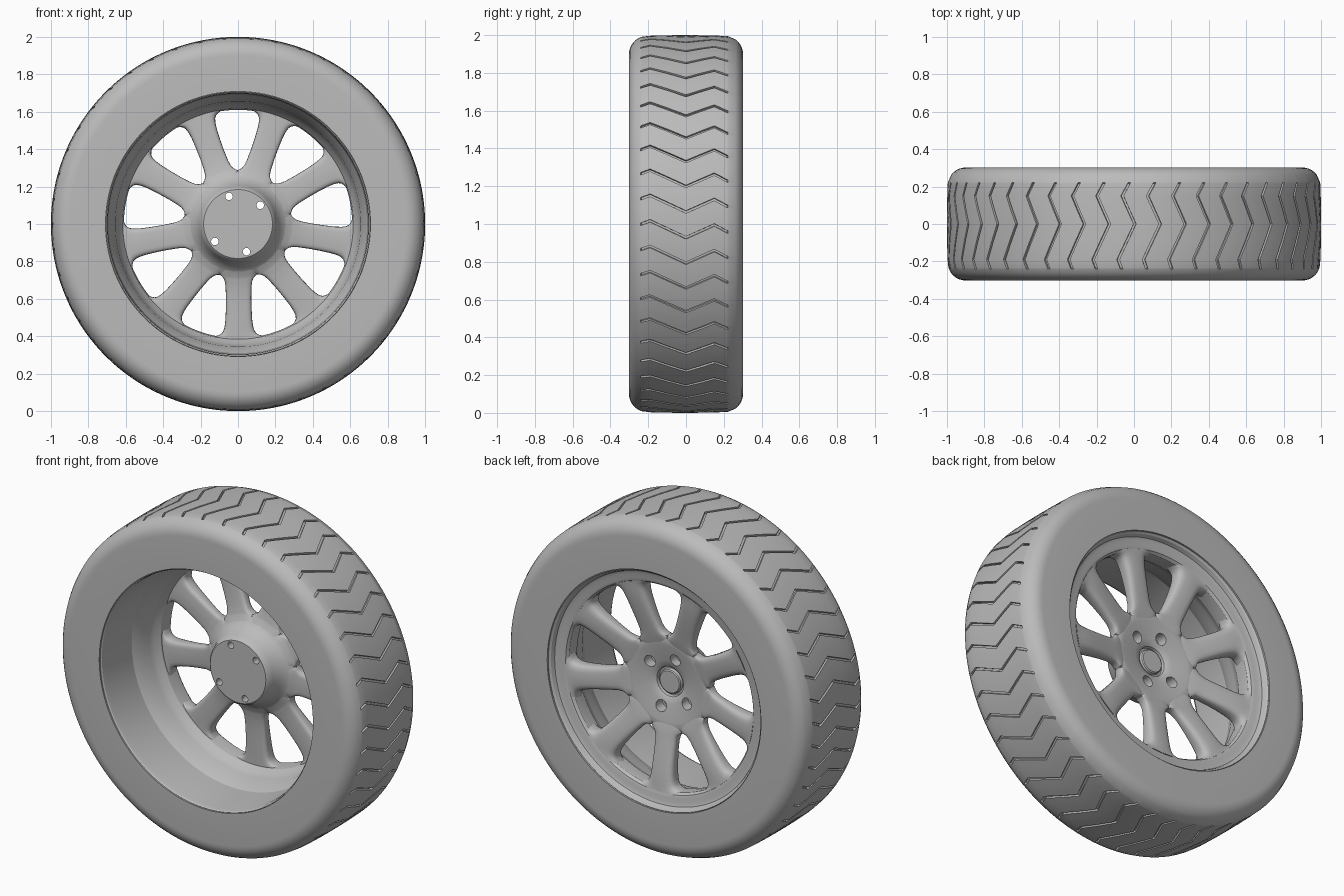
import bpy, bmesh
from math import sin, cos, pi, radians, sqrt, copysign

if "Cube" in bpy.data.objects:
    bpy.data.objects.remove(bpy.data.objects["Cube"])

grey = bpy.data.materials.new("plain grey")
grey.use_nodes = True
grey.diffuse_color = (0.5, 0.5, 0.5, 1)
grey.node_tree.nodes["Principled BSDF"].inputs["Base Color"].default_value = (0.5, 0.5, 0.5, 1)


def polar(r, a, y):
    """Point at radius r and angle a about the axle, y along the axle."""
    return (r * cos(a), y, 1 + r * sin(a))


def add_grid(bm, rows, wrap_rows):
    """Skin a list of closed rings; wrap_rows also joins last ring to first."""
    grid = [[bm.verts.new(p) for p in row] for row in rows]
    n, m = len(grid), len(grid[0])
    for i in range(n if wrap_rows else n - 1):
        a, b = grid[i], grid[(i + 1) % n]
        for j in range(m):
            k = (j + 1) % m
            bm.faces.new((a[j], a[k], b[k], b[j]))
    return grid


def smooth(ob, angle):
    bpy.ops.object.select_all(action='DESELECT')
    ob.select_set(True)
    bpy.context.view_layer.objects.active = ob
    bpy.ops.object.shade_smooth_by_angle(angle=radians(angle))


def finish(bm, name, angle=35):
    bmesh.ops.remove_doubles(bm, verts=bm.verts, dist=1e-5)
    bmesh.ops.recalc_face_normals(bm, faces=bm.faces)
    mesh = bpy.data.meshes.new(name)
    bm.to_mesh(mesh)
    bm.free()
    ob = bpy.data.objects.new(name, mesh)
    bpy.context.collection.objects.link(ob)
    mesh.materials.append(grey)
    smooth(ob, angle)
    return ob


def lathe(name, profile, closed, angle, segs=128):
    """Turn a (y, r) profile around the axle."""
    bm = bmesh.new()
    add_grid(bm, [[polar(r, 2 * pi * j / segs, y) for j in range(segs)]
                  for y, r in profile], closed)
    return finish(bm, name, angle)


def interp(table, x):
    """Piecewise linear lookup, clamped at both ends."""
    if x <= table[0][0]:
        return table[0][1]
    for (x0, v0), (x1, v1) in zip(table, table[1:]):
        if x <= x1:
            return v0 + (v1 - v0) * (x - x0) / (x1 - x0)
    return table[-1][1]


# Tire: columns follow the zigzag, so the tread grooves are part of the mesh
PITCHES, SHOULDER, ROUND = 46, 0.205, 0.097
ZIGZAG = [(-0.24, 0.072), (-0.19, 0.09), (0, 0), (0.15, 0.068), (0.22, 0.03)]


def tread_radius(y):
    if abs(y) <= SHOULDER:
        return 1 - 0.004 * (y / SHOULDER) ** 2
    return 0.899 + sqrt(max(0, ROUND ** 2 - (abs(y) - SHOULDER) ** 2))


tread = [-0.24, -0.235, -0.19, -0.1, 0, 0.08, 0.15, 0.217, 0.222]
corner = [SHOULDER + ROUND * sin(radians(a)) for a in (36, 48, 60, 70, 80, 90)]
profile = [(-0.302, 0.708)] + [(-y, tread_radius(y)) for y in reversed(corner)]
profile += [(y, tread_radius(y)) for y in tread + corner] + [(0.302, 0.708)]

step = 2 * pi / PITCHES
stations = [(-0.007, 0), (-0.006, 0.013), (0.006, 0.013), (0.007, 0),
            (step * 0.35, 0), (step * 0.65, 0)]
rings = []
for y, r in profile:
    grooved = tread[0] < y < tread[-1]
    shift = radians(19.3) + interp(ZIGZAG, y)
    rings.append([polar(r - (depth if grooved else 0), p * step + da + shift, y)
                  for p in range(PITCHES) for da, depth in stations])
bm = bmesh.new()
add_grid(bm, rings, True)
finish(bm, "tire", 32)

# Rim barrel: stepped bands on the inner side, a flange on the outer side
lathe("rim", [(-0.288, 0.712), (-0.295, 0.706), (-0.288, 0.7), (-0.26, 0.696),
              (-0.02, 0.69), (0.045, 0.656), (0.09, 0.65), (0.12, 0.638),
              (0.15, 0.617), (0.2, 0.61), (0.235, 0.611), (0.25, 0.622),
              (0.256, 0.64), (0.256, 0.665), (0.264, 0.685), (0.286, 0.694),
              (0.295, 0.705), (0.288, 0.712), (0.2, 0.72), (-0.2, 0.72)], True, 22)

# Hub: mounting cone on the inner side, dished face and centre cap on the outer
hub = lathe("hub", [(0, 0), (0, 0.184), (0.007, 0.192), (0.04, 0.204),
                    (0.075, 0.219), (0.1, 0.237), (0.118, 0.257), (0.128, 0.274),
                    (0.142, 0.289), (0.165, 0.289), (0.18, 0.278), (0.186, 0.26),
                    (0.183, 0.23), (0.176, 0.19), (0.166, 0.13), (0.158, 0.1),
                    (0.15, 0.088), (0.134, 0.084), (0.134, 0.074), (0.15, 0.07),
                    (0.155, 0.064), (0.155, 0)], False, 35)

# Bolt holes with wider pockets on the outer side
bm = bmesh.new()
for deg in (40, 108, 217, 287):
    centre = [polar(0.155, radians(deg), y) for y in (-0.1, 0.11, 0.11, 0.3)]
    rings = []
    for (cx, cy, cz), r in zip(centre, (0.02, 0.02, 0.034, 0.034)):
        rings.append([(cx + r * cos(2 * pi * k / 24), cy, cz + r * sin(2 * pi * k / 24))
                      for k in range(24)])
    grid = add_grid(bm, rings, False)
    bm.faces.new(grid[0])
    bm.faces.new(grid[-1])
cutter = finish(bm, "bolt_hole_cutter")
cutter.hide_render = True
cut = hub.modifiers.new("bolt_holes", 'BOOLEAN')
cut.operation, cut.solver, cut.object = 'DIFFERENCE', 'EXACT', cutter
bpy.context.view_layer.objects.active = hub
bpy.ops.object.modifier_apply(modifier=cut.name)
bpy.data.objects.remove(cutter)
smooth(hub, 35)

# Spokes: flat inside, rounded outside, flaring into hub and rim
SPOKES = 9
HALF = pi / SPOKES
WIDTH = [(0.225, 0.225 * HALF), (0.26, 0.26 * HALF), (0.288, 0.288 * HALF),
         (0.293, 0.089), (0.302, 0.08), (0.315, 0.074), (0.34, 0.07), (0.4, 0.068),
         (0.46, 0.069), (0.52, 0.072), (0.555, 0.077), (0.578, 0.084),
         (0.594, 0.095), (0.605, 0.112), (0.613, 0.135), (0.622, 0.16)]
OUTER = [(0.225, 0.18), (0.26, 0.189), (0.3, 0.198), (0.36, 0.21), (0.44, 0.227),
         (0.54, 0.244), (0.622, 0.252)]
INNER = [(0.225, 0.098), (0.26, 0.118), (0.29, 0.132), (0.34, 0.142),
         (0.42, 0.149), (0.622, 0.158)]


def power(v, e):
    return copysign(abs(v) ** e, v)


for i in range(SPOKES):
    middle = radians(270.5) + 2 * HALF * i
    rings = []
    for r, w in WIDTH:
        top, low = interp(OUTER, r), interp(INNER, r)
        # The section squares off where neighbouring spokes meet at the hub
        soft = min(1, max(0.35, (r - 0.24) / 0.1))
        ring = []
        for k in range(24):
            t = 2 * pi * k / 24
            a = middle + w / r * power(cos(t), 0.6 if k < 12 else 0.4)
            bulge = power(sin(t), (0.7 if k < 12 else 0.45) * soft)
            ring.append(polar(r, a, (top + low) / 2 + (top - low) / 2 * bulge))
        rings.append(ring)
    bm = bmesh.new()
    grid = add_grid(bm, rings, False)
    bm.faces.new(grid[0])
    bm.faces.new(grid[-1])
    finish(bm, f"spoke_{i + 1}", 60)
